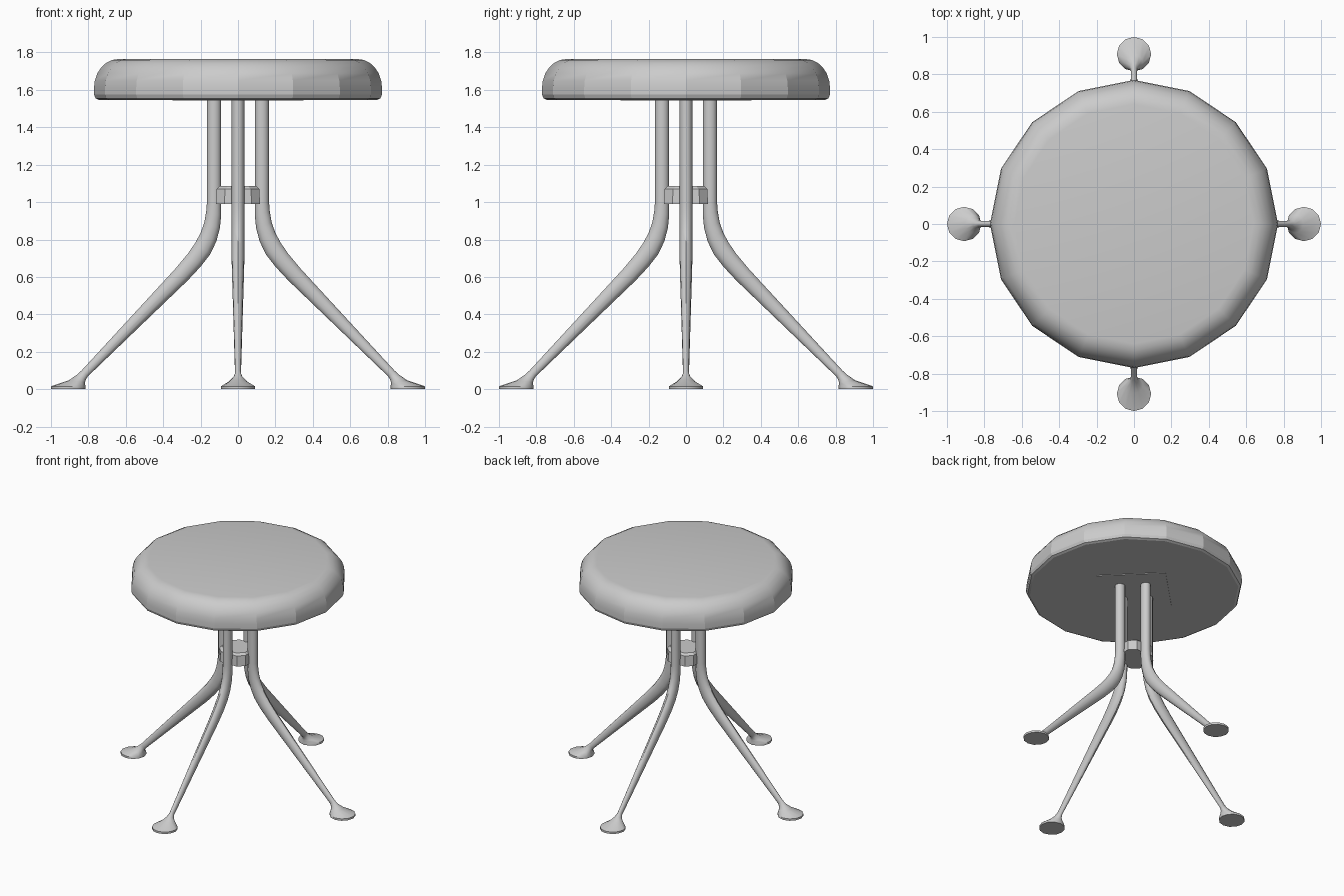
import bpy, bmesh
from math import cos, sin, pi, radians
from mathutils import Matrix

if "Cube" in bpy.data.objects:
    bpy.data.objects.remove(bpy.data.objects["Cube"])


def make_object(name, bm, angle=None):
    bmesh.ops.recalc_face_normals(bm, faces=bm.faces)
    mesh = bpy.data.meshes.new(name)
    bm.to_mesh(mesh)
    bm.free()
    ob = bpy.data.objects.new(name, mesh)
    bpy.context.collection.objects.link(ob)
    if angle:
        bpy.ops.object.select_all(action='DESELECT')
        ob.select_set(True)
        bpy.context.view_layer.objects.active = ob
        bpy.ops.object.shade_smooth_by_angle(angle=radians(angle))
    return ob


def loft(rings):
    """Skin a list of closed point rings and cap both ends."""
    bm = bmesh.new()
    rows = [[bm.verts.new(p) for p in ring] for ring in rings]
    n = len(rows[0])
    for a, b in zip(rows, rows[1:]):
        for i in range(n):
            j = (i + 1) % n
            bm.faces.new((a[i], a[j], b[j], b[i]))
    bm.faces.new(rows[0])
    bm.faces.new(rows[-1])
    return bm


def circle(r, z, n):
    return [(r * cos(2 * pi * i / n), r * sin(2 * pi * i / n), z) for i in range(n)]


# Seat cushion: 16 sides, small lower radius and large upper rounding
profile = [(0.745, 1.547), (0.762, 1.555), (0.77, 1.575), (0.77, 1.61)]
for k in range(1, 7):
    a = k * pi / 12
    profile.append((0.64 + 0.13 * cos(a), 1.61 + 0.155 * sin(a)))
make_object("seat", loft([circle(r, z, 16) for r, z in profile]), 20)

# Thin mounting plate under the seat, corners over the legs
make_object("mounting_plate", loft([circle(0.35, z, 4) for z in (1.542, 1.56)]))

# Legs: inner and outer point of each section, then its half width
SECTIONS = [
    (0.090, 1.550, 0.166, 1.550, 0.034),
    (0.090, 0.985, 0.166, 1.000, 0.034),
    (0.090, 0.930, 0.170, 0.950, 0.034),
    (0.097, 0.860, 0.180, 0.893, 0.034),
    (0.116, 0.790, 0.199, 0.837, 0.034),
    (0.148, 0.722, 0.230, 0.780, 0.034),
    (0.200, 0.655, 0.270, 0.722, 0.034),
    (0.270, 0.580, 0.334, 0.645, 0.032),
    (0.803, 0.068, 0.836, 0.100, 0.016),
    (0.814, 0.050, 0.862, 0.077, 0.024),
    (0.818, 0.036, 0.905, 0.047, 0.048),
    (0.816, 0.015, 1.000, 0.015, 0.092),
    (0.816, 0.000, 1.000, 0.000, 0.092),
]


def leg_ring(x0, z0, x1, z1, w, n=12):
    ring = []
    for i in range(n):
        a = 2 * pi * i / n
        t = (1 + cos(a)) / 2
        ring.append((x0 + (x1 - x0) * t, w * sin(a), z0 + (z1 - z0) * t))
    return ring


for k, side in enumerate(("right", "back", "left", "front")):
    bm = loft([leg_ring(*s) for s in SECTIONS])
    bm.transform(Matrix.Rotation(k * pi / 2, 4, 'Z'))
    make_object(side + "_leg", bm, 40)


# Brace block joining the legs, with cut corners and a chamfered top
def brace_ring(h, z, c=0.045):
    d = h - c
    return [(h, -d, z), (h, d, z), (d, h, z), (-d, h, z),
            (-h, d, z), (-h, -d, z), (-d, -h, z), (d, -h, z)]


make_object("brace", loft([brace_ring(0.118, 0.99), brace_ring(0.114, 1.07),
                           brace_ring(0.10, 1.085)]))
